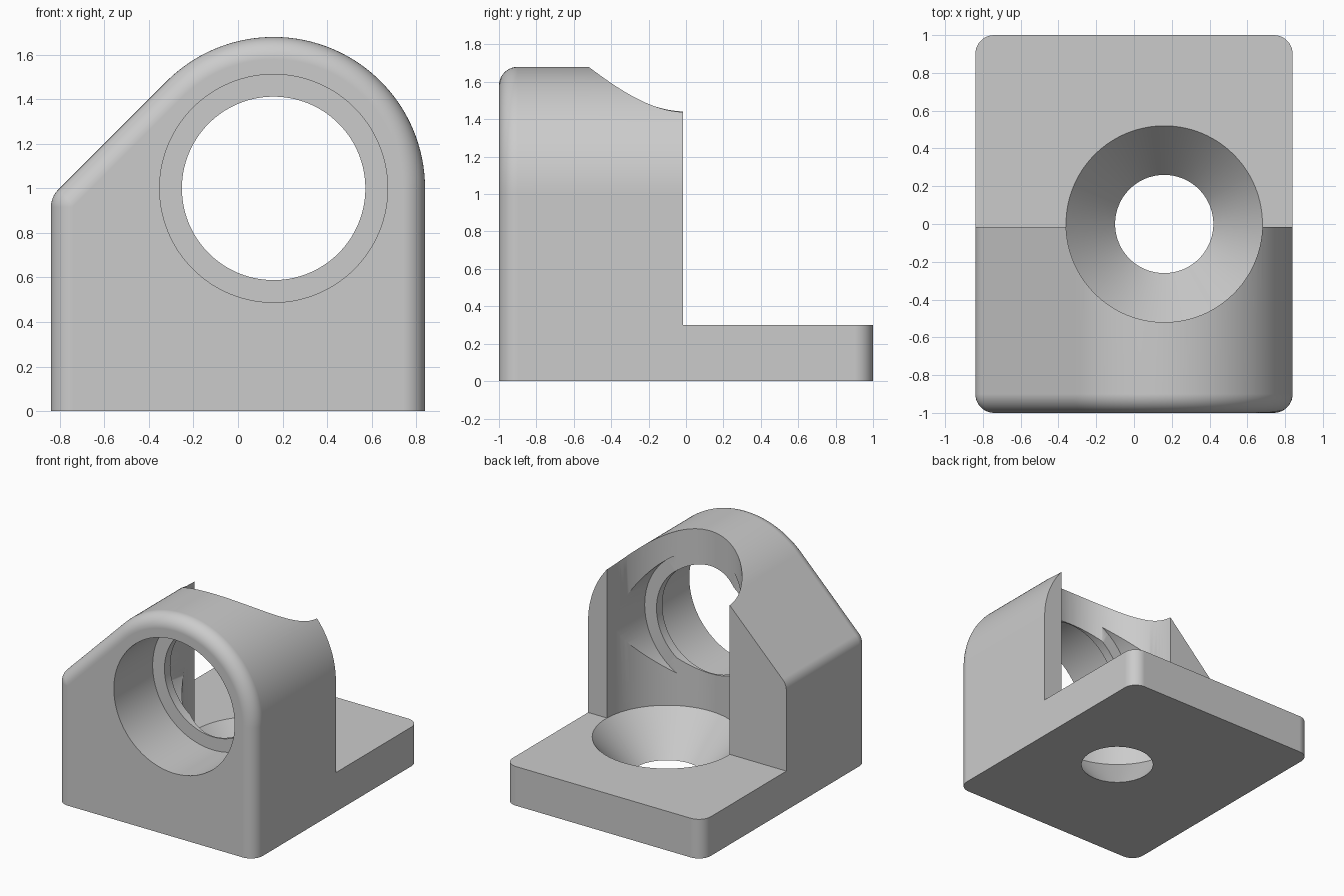
import bpy, bmesh, math
from mathutils import Matrix

old = bpy.data.objects.get("Cube")
if old:
    bpy.data.objects.remove(old, do_unlink=True)

CX, CZ, R = 0.16, 1.0, 0.68       # arch centre and radius
HALF_W, ROUND, CORNER = 0.84, 0.1, 0.11
BASE_H, BACK_Y = 0.3, -0.015      # base thickness, rear face of the upright


def make_object(name, bm):
    bmesh.ops.recalc_face_normals(bm, faces=bm.faces)
    mesh = bpy.data.meshes.new(name)
    bm.to_mesh(mesh)
    bm.free()
    ob = bpy.data.objects.new(name, mesh)
    bpy.context.collection.objects.link(ob)
    return ob


def loft(rings):
    """Closed solid through matching rings of 3D points."""
    bm = bmesh.new()
    loops = [[bm.verts.new(p) for p in ring] for ring in rings]
    n = len(loops[0])
    for a, b in zip(loops, loops[1:]):
        for i in range(n):
            j = (i + 1) % n
            bm.faces.new((a[i], a[j], b[j], b[i]))
    bm.faces.new(loops[0][::-1])
    bm.faces.new(loops[-1])
    return bm


def arc(cx, cz, r, start, end, steps):
    angles = [math.radians(start + (end - start) * i / steps) for i in range(steps + 1)]
    return [(cx + r * math.cos(a), cz + r * math.sin(a)) for a in angles]


def outline(inset):
    """Arched silhouette with a sloped shoulder, shrunk by the inset."""
    fx = -HALF_W + CORNER
    fz = fx + CZ - CX + math.sqrt(2) * (R - CORNER)
    return ([(-HALF_W + inset, 0)]
            + arc(fx, fz, CORNER - inset, 180, 135, 8)
            + arc(CX, CZ, R - inset, 135, 0, 60)
            + [(HALF_W - inset, 0)])


def revolve(name, profile, matrix, steps=112):
    """Solid of revolution from (radius, height) pairs."""
    rings = []
    for r, h in profile:
        rings.append([(x, y, h) for x, y in arc(0, 0, r, 0, 360, steps)[:-1]])
    bm = loft(rings)
    bm.transform(matrix)
    return make_object(name, bm)


# Block with rounded front and rear outlines
STEPS = 10
rings = []
for side in (-1, 1):
    half = []
    for i in range(STEPS + 1):
        a = math.pi / 2 * i / STEPS
        inset = ROUND * (1 - math.sin(a))
        y = side * (1 - ROUND * (1 - math.cos(a)))
        half.append([(x, y, z) for x, z in outline(inset)])
    rings += half if side < 0 else half[::-1]
bracket = make_object("bearing_bracket", loft(rings))

# Space above the rear base plate
bm = bmesh.new()
bmesh.ops.create_cube(bm, size=1)
bm.transform(Matrix.Translation((0, BACK_Y + 1, BASE_H + 1)) @ Matrix.Diagonal((3, 2, 2, 1)))
clearance = make_object("rear_clearance_cutter", bm)

# Vertical pocket ending in a conical hole through the base
pocket = revolve("pocket_cutter", [(0.234, -0.03), (0.52, BASE_H), (0.52, 2)],
                 Matrix.Translation((CX, 0, 0)))

# Horizontal bore, counterbored on both sides of a thin flange
bore = revolve("bore_cutter",
               [(0.512, -1.1), (0.512, -0.53), (0.412, -0.53),
                (0.412, -0.46), (0.512, -0.46), (0.512, -0.005)],
               Matrix.Translation((CX, 0, CZ)) @ Matrix.Rotation(-math.pi / 2, 4, 'X'))

# Apply the cuts
bpy.ops.object.select_all(action='DESELECT')
bpy.context.view_layer.objects.active = bracket
bracket.select_set(True)
for cutter in (clearance, pocket, bore):
    cutter.hide_render = True
    mod = bracket.modifiers.new(cutter.name, 'BOOLEAN')
    mod.operation = 'DIFFERENCE'
    mod.solver = 'EXACT'
    mod.object = cutter
    bpy.ops.object.modifier_apply(modifier=mod.name)
    bpy.data.objects.remove(cutter, do_unlink=True)

# Plain grey finish
grey = bpy.data.materials.new("light_grey")
grey.use_nodes = True
colour = (0.6, 0.6, 0.6, 1)
grey.diffuse_color = colour
grey.node_tree.nodes["Principled BSDF"].inputs["Base Color"].default_value = colour
bracket.data.materials.clear()
bracket.data.materials.append(grey)

# Smooth curves, sharp machined edges
bpy.ops.object.shade_smooth_by_angle(angle=math.radians(30))
weighted = bracket.modifiers.new("weighted_normals", 'WEIGHTED_NORMAL')
weighted.keep_sharp = True
